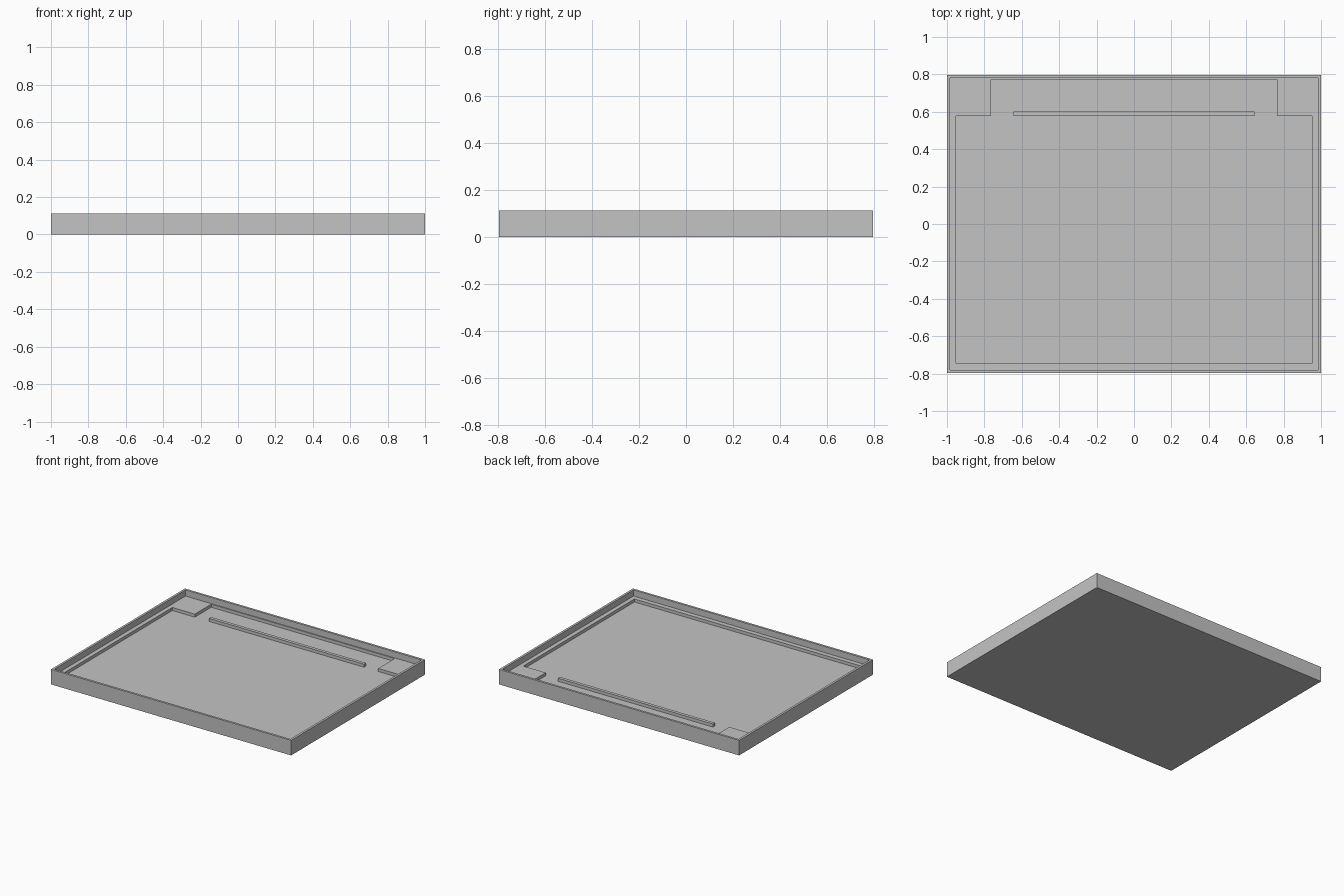
import bpy
import bmesh

HALF_X, HALF_Y, HEIGHT = 1.0, 0.797, 0.113
WALL = 0.017
FLOOR_Z, LEDGE_Z = 0.044, 0.067

default = bpy.data.objects.get("Cube")
if default:
    bpy.data.objects.remove(default, do_unlink=True)

grey = bpy.data.materials.new("plain grey")
grey.use_nodes = True
grey.diffuse_color = (0.55, 0.55, 0.55, 1)
grey.node_tree.nodes["Principled BSDF"].inputs["Base Color"].default_value = grey.diffuse_color


def prism(name, outline, z0, z1):
    """Extrude a flat outline from z0 up to z1."""
    bm = bmesh.new()
    face = bm.faces.new([bm.verts.new((x, y, z0)) for x, y in outline])
    top = bmesh.ops.extrude_face_region(bm, geom=[face])["geom"]
    verts = [v for v in top if isinstance(v, bmesh.types.BMVert)]
    bmesh.ops.translate(bm, verts=verts, vec=(0, 0, z1 - z0))
    bmesh.ops.recalc_face_normals(bm, faces=bm.faces)
    mesh = bpy.data.meshes.new(name)
    bm.to_mesh(mesh)
    bm.free()
    mesh.materials.append(grey)
    obj = bpy.data.objects.new(name, mesh)
    bpy.context.collection.objects.link(obj)
    return obj


def rect(x, y0, y1):
    return [(-x, y0), (x, y0), (x, y1), (-x, y1)]


def carve(target, cutter):
    """Subtract the cutter from the target, then discard the cutter."""
    cutter.hide_render = True
    mod = target.modifiers.new("carve", "BOOLEAN")
    mod.operation = "DIFFERENCE"
    mod.solver = "EXACT"
    mod.object = cutter
    bpy.context.view_layer.objects.active = target
    bpy.ops.object.modifier_apply(modifier=mod.name)
    bpy.data.objects.remove(cutter, do_unlink=True)


# Tray body with thin outer walls
tray = prism("tray", rect(HALF_X, -HALF_Y, HALF_Y), 0, HEIGHT)
carve(tray, prism("wall_cutter", rect(HALF_X - WALL, -HALF_Y + WALL, HALF_Y - WALL),
                  LEDGE_Z, HEIGHT + 0.1))

# Sunken floor, leaving a ledge and two raised back corner blocks
right_half = [(0.951, -0.745), (0.951, 0.577), (0.764, 0.577), (0.764, 0.773)]
outline = right_half + [(-x, y) for x, y in reversed(right_half)]
carve(tray, prism("floor_cutter", outline, FLOOR_Z, HEIGHT + 0.1))

# Raised rib across the back of the floor
prism("floor_rib", rect(0.645, 0.577, 0.602), FLOOR_Z - 0.01, LEDGE_Z)
